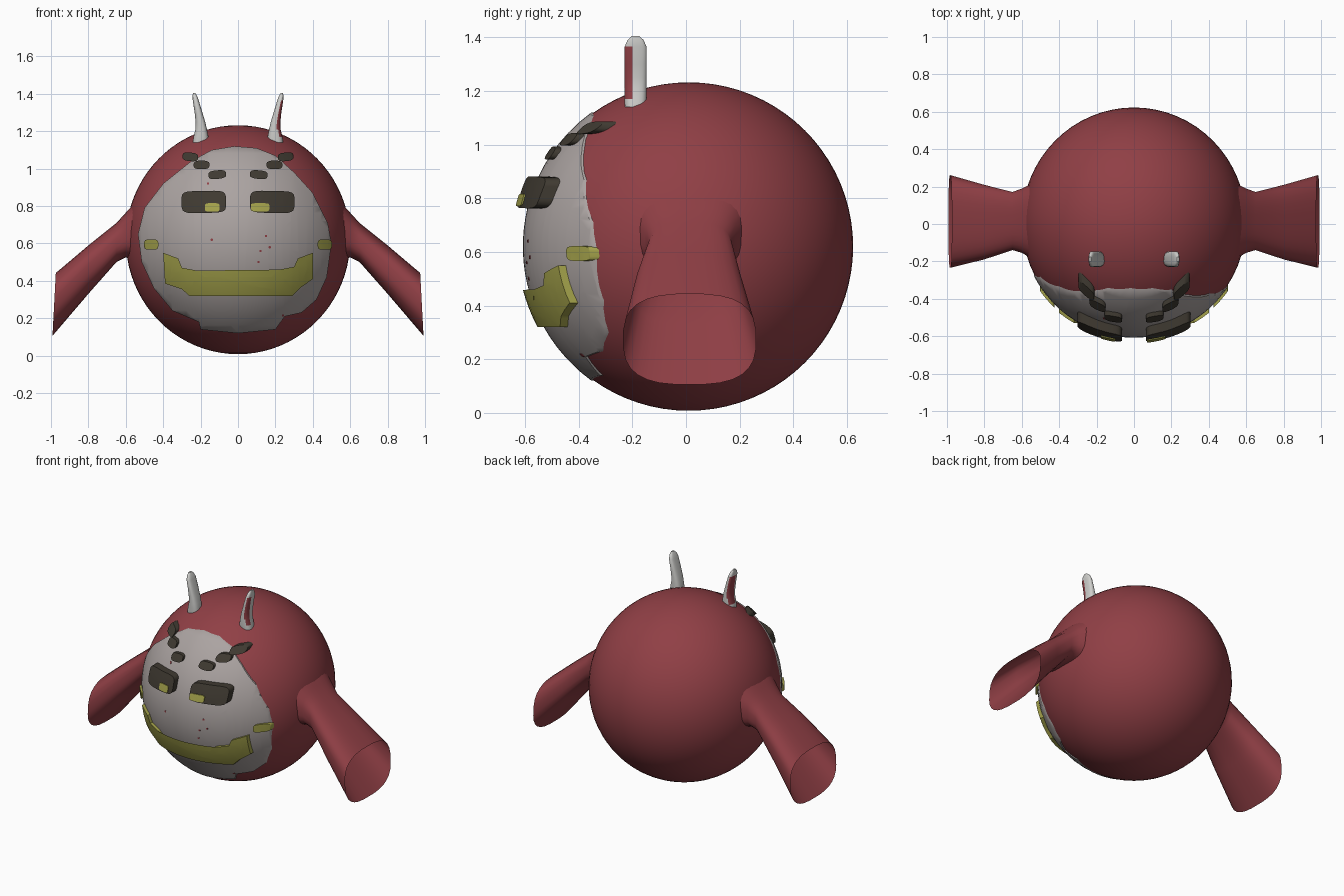
import bpy, bmesh, math
from mathutils import Vector

cube = bpy.data.objects.get("Cube")
if cube:
    bpy.data.objects.remove(cube)


def material(name, rgb):
    m = bpy.data.materials.new(name)
    m.use_nodes = True
    m.diffuse_color = (*rgb, 1)
    m.node_tree.nodes["Principled BSDF"].inputs["Base Color"].default_value = (*rgb, 1)
    return m


RED = material("red", (0.28, 0.05, 0.06))
GREY = material("face grey", (0.41, 0.37, 0.36))
IVORY = material("horn ivory", (0.62, 0.62, 0.6))
YELLOW = material("mustard", (0.37, 0.36, 0.07))
DARK = material("dark brown", (0.05, 0.042, 0.031))

CENTRE = Vector((0, 0.01, 0.62))
RADII = Vector((0.6, 0.613, 0.612))


def finish(name, bm, mats, angle=40):
    me = bpy.data.meshes.new(name)
    bm.to_mesh(me)
    bm.free()
    ob = bpy.data.objects.new(name, me)
    bpy.context.collection.objects.link(ob)
    for m in mats:
        me.materials.append(m)
    bpy.ops.object.select_all(action="DESELECT")
    ob.select_set(True)
    bpy.context.view_layer.objects.active = ob
    bpy.ops.object.shade_smooth_by_angle(angle=math.radians(angle))
    return ob


def front_y(x, z, raised):
    """Depth of the body's front surface, raised by a given height."""
    k = 1 + raised / 0.6
    d = (x / (RADII.x * k)) ** 2 + ((z - CENTRE.z) / (RADII.z * k)) ** 2
    return CENTRE.y - RADII.y * k * math.sqrt(max(0.0, 1 - d))


def plate(name, outline, raised, mat, depth=0.06, step=0.04):
    """Fill a front outline, wrap it over the body and give it a rim."""
    bm = bmesh.new()
    bm.faces.new([bm.verts.new((x, 0, z)) for x, z in outline])
    bmesh.ops.triangulate(bm, faces=bm.faces[:])
    for axis in (Vector((1, 0, 0)), Vector((0, 0, 1))):
        for i in range(-20, 40):
            bmesh.ops.bisect_plane(bm, geom=bm.verts[:] + bm.edges[:] + bm.faces[:],
                                   plane_co=axis * (i * step + 0.003), plane_no=axis)
    bmesh.ops.recalc_face_normals(bm, faces=bm.faces[:])
    for v in bm.verts:
        v.co.y = front_y(v.co.x, v.co.z, raised)
    bm.normal_update()
    if sum(f.normal.y for f in bm.faces) > 0:
        bmesh.ops.reverse_faces(bm, faces=bm.faces[:])
    rim = bmesh.ops.extrude_edge_only(bm, edges=[e for e in bm.edges if e.is_boundary])
    for v in rim["geom"]:
        if isinstance(v, bmesh.types.BMVert):
            v.co.y += depth
    return finish(name, bm, [mat])


def rounded(cx, cz, w, h, tilt=0, power=4, n=20):
    """Rounded rectangle outline from a superellipse."""
    pts = []
    for i in range(n):
        a = math.tau * (i + 0.5) / n
        c, s = math.cos(a), math.sin(a)
        x = math.copysign(abs(c) ** (2 / power), c) * w / 2
        z = math.copysign(abs(s) ** (2 / power), s) * h / 2
        pts.append((cx + x * math.cos(tilt) - z * math.sin(tilt),
                    cz + x * math.sin(tilt) + z * math.cos(tilt)))
    return pts


def loft(bm, rings, cap=False):
    loops = [[bm.verts.new(p) for p in r] for r in rings]
    n = len(loops[0])
    for a, b in zip(loops, loops[1:]):
        for i in range(n):
            bm.faces.new((a[i], a[(i + 1) % n], b[(i + 1) % n], b[i]))
    if cap:
        bm.faces.new(loops[0])
        bm.faces.new(loops[-1])
    bmesh.ops.recalc_face_normals(bm, faces=bm.faces[:])


# Round body
bm = bmesh.new()
bmesh.ops.create_uvsphere(bm, u_segments=64, v_segments=40, radius=1)
for v in bm.verts:
    v.co = CENTRE + v.co * RADII
finish("body", bm, [RED])

# Pale face patch
face = [(-0.02, 1.12), (0.1, 1.11), (0.2, 1.07), (0.3, 0.98), (0.4, 0.87), (0.48, 0.71), (0.5, 0.6),
        (0.475, 0.42), (0.42, 0.3), (0.34, 0.23), (0.25, 0.21), (0.2, 0.14), (0, 0.12), (-0.2, 0.14),
        (-0.21, 0.18), (-0.35, 0.24), (-0.45, 0.36), (-0.515, 0.5), (-0.535, 0.65), (-0.5, 0.79),
        (-0.4, 0.92), (-0.25, 1.04), (-0.14, 1.1)]
plate("face_patch", face, 0.005, GREY, depth=0.03)

# Wide stepped mouth
mouth = [(-0.4, 0.55), (-0.32, 0.52), (-0.3, 0.47), (-0.22, 0.455), (-0.18, 0.42), (0.18, 0.42), (0.22, 0.46),
         (0.3, 0.475), (0.32, 0.52), (0.4, 0.55), (0.4, 0.41), (0.33, 0.36), (0.29, 0.32), (-0.26, 0.32),
         (-0.3, 0.355), (-0.39, 0.385)]
plate("mouth", mouth, 0.025, YELLOW)

# Flared open arms, each section: x at top and bottom, y range, z top and bottom
SECTIONS = [(0.52, 0.52, -0.2, 0.23, 0.85, 0.5), (0.6, 0.6, -0.155, 0.19, 0.765, 0.525),
            (0.65, 0.65, -0.14, 0.172, 0.71, 0.5), (0.8, 0.8, -0.19, 0.21, 0.59, 0.33),
            (0.974, 0.992, -0.235, 0.262, 0.443, 0.105)]
for side, word in ((1, "left"), (-1, "right")):
    rings = []
    for xt, xb, y0, y1, zt, zb in SECTIONS:
        ring = []
        for u, v in rounded(0, 0, 2, 2, power=2.8, n=28):
            t = (v + 1) / 2
            ring.append((side * (xb + (xt - xb) * t), (y0 + y1) / 2 + u * (y1 - y0) / 2, zb + (zt - zb) * t))
        rings.append(ring)
    bm = bmesh.new()
    loft(bm, rings)
    finish(word + "_arm", bm, [RED], 60)

    # Horn sections: height, centre x, half width, half depth
    rings = []
    for z, cx, w, d in [(1.14, 0.2, 0.042, 0.04), (1.17, 0.198, 0.04, 0.042), (1.21, 0.197, 0.031, 0.042),
                        (1.25, 0.201, 0.026, 0.042), (1.3, 0.211, 0.021, 0.042), (1.365, 0.226, 0.016, 0.041),
                        (1.39, 0.231, 0.012, 0.03), (1.405, 0.235, 0.006, 0.013)]:
        rings.append([(side * (cx + u), -0.188 + v, z) for u, v in rounded(0, 0, 2 * w, 2 * d, power=2.8)])
    bm = bmesh.new()
    loft(bm, rings, cap=True)
    for f in bm.faces:
        c = f.calc_center_median()
        outer = side * f.normal.x > 0.3 and side * (c.y + 0.19) < 0
        f.material_index = int(outer and 1.16 < c.z < 1.37)
    finish(word + "_horn", bm, [IVORY, RED])

    # Heavy eyes with a pupil showing at the lower inner edge
    plate(word + "_eye", rounded(side * 0.183, 0.822, 0.238, 0.118, side * -0.02, 5), 0.047, DARK, 0.08)
    px, pw = (0.118, 0.1) if side > 0 else (-0.138, 0.078)
    plate(word + "_pupil", rounded(px, 0.793, pw, 0.045, 0, 5), 0.052, YELLOW, 0.01)

    # Cheek dabs
    plate(word + "_cheek", rounded(side * 0.464, 0.594, 0.076, 0.055), 0.018, YELLOW, 0.04)

    # Brow made of three lumps
    for i, (x, z, w) in enumerate([(0.255, 1.063, 0.085), (0.195, 1.02, 0.085), (0.111, 0.968, 0.096)]):
        plate(f"{word}_brow_{i + 1}", rounded(side * x, z, w, 0.046, side * (0.1 - 0.1 * i), 3),
              0.022, DARK, 0.05)

# Small red flecks on the face
for i, (x, z) in enumerate([(0.11, 0.5), (0.12, 0.56), (0.17, 0.58), (0.24, 0.215),
                            (-0.14, 0.62), (-0.16, 0.92), (0.15, 0.64)]):
    plate(f"fleck_{i + 1}", rounded(x, z, 0.012, 0.012, n=8), 0.007, RED, 0.005)
